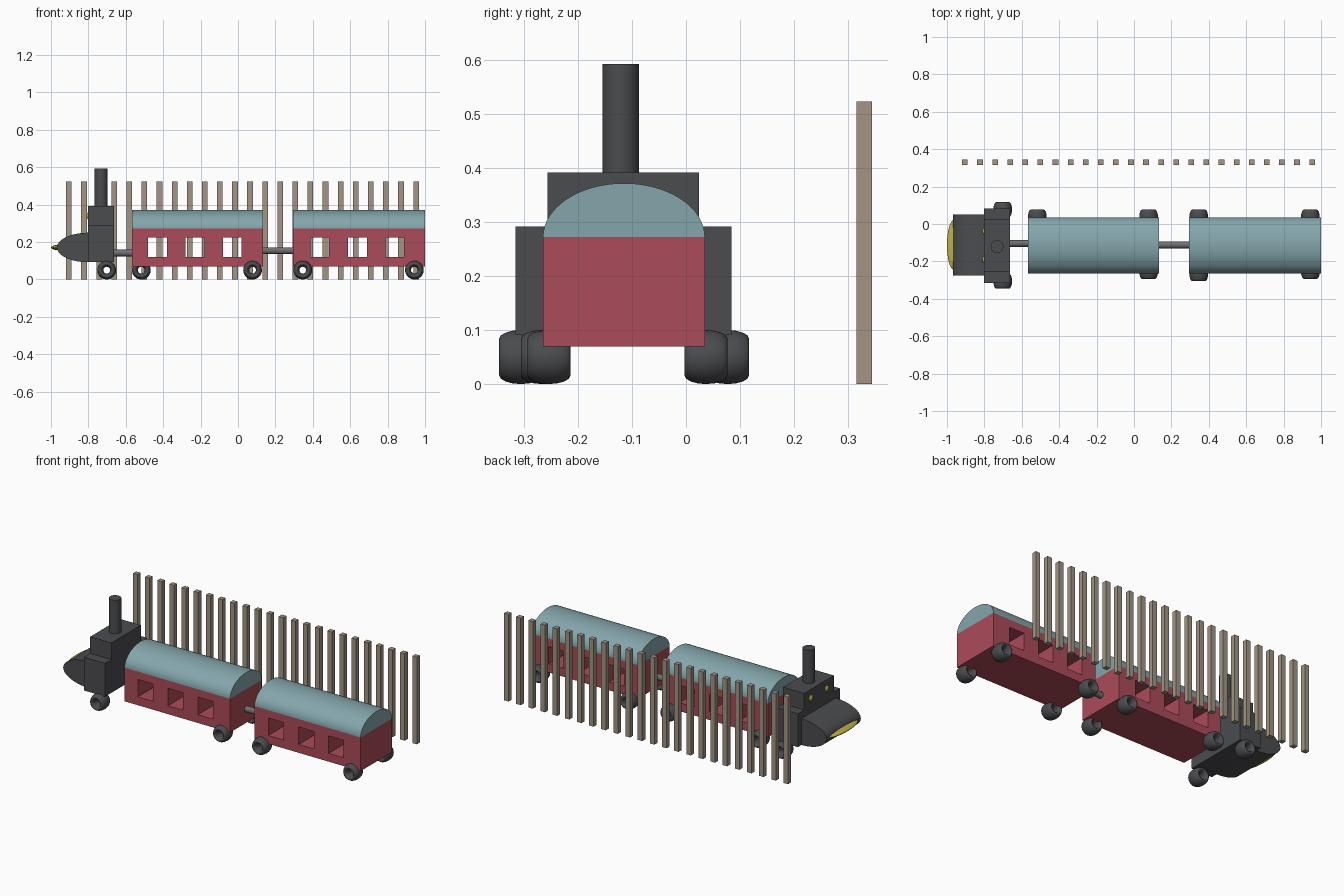
import bpy, bmesh, math
from mathutils import Matrix

if "Cube" in bpy.data.objects:
    bpy.data.objects.remove(bpy.data.objects["Cube"])

YC = -0.115  # centre line of the train


def material(name, rgb):
    m = bpy.data.materials.new(name)
    m.diffuse_color = (*rgb, 1)
    m.use_nodes = True
    m.node_tree.nodes["Principled BSDF"].inputs["Base Color"].default_value = m.diffuse_color
    return m


RED = material("red_paint", (0.41, 0.07, 0.10))
TEAL = material("teal_paint", (0.23, 0.38, 0.41))
DARK = material("dark_iron", (0.07, 0.072, 0.078))
GREY = material("rod_steel", (0.16, 0.16, 0.17))
TAN = material("fence_wood", (0.36, 0.30, 0.23))
GOLD = material("gold_lamp", (0.50, 0.42, 0.06))


def finish(name, bm, mat=None, smooth=False):
    bmesh.ops.recalc_face_normals(bm, faces=bm.faces[:])
    mesh = bpy.data.meshes.new(name)
    bm.to_mesh(mesh)
    bm.free()
    ob = bpy.data.objects.new(name, mesh)
    bpy.context.collection.objects.link(ob)
    if mat:
        mesh.materials.append(mat)
    if smooth:
        bpy.ops.object.select_all(action='DESELECT')
        ob.select_set(True)
        bpy.context.view_layer.objects.active = ob
        bpy.ops.object.shade_smooth_by_angle(angle=math.radians(35))
    return ob


def add_box(bm, x, y, z):
    c = [(a + b) / 2 for a, b in (x, y, z)]
    s = [b - a for a, b in (x, y, z)]
    bmesh.ops.create_cube(bm, size=1, matrix=Matrix.Translation(c) @ Matrix.Diagonal((*s, 1)))


def box(name, x, y, z, mat):
    bm = bmesh.new()
    add_box(bm, x, y, z)
    return finish(name, bm, mat)


def extrude(name, pts, offset, mat):
    """Extrude a closed profile along an offset vector."""
    bm = bmesh.new()
    face = bm.faces.new([bm.verts.new(p) for p in pts])
    new = bmesh.ops.extrude_face_region(bm, geom=[face], use_keep_orig=True)
    verts = [g for g in new['geom'] if isinstance(g, bmesh.types.BMVert)]
    bmesh.ops.translate(bm, verts=verts, vec=offset)
    return finish(name, bm, mat, True)


def cylinder(name, centre, r, length, mat, rot=Matrix.Identity(4)):
    bm = bmesh.new()
    bmesh.ops.create_cone(bm, cap_ends=True, segments=32, radius1=r, radius2=r, depth=length,
                          matrix=Matrix.Translation(centre) @ rot)
    return finish(name, bm, mat, True)


def ellipsoid(name, centre, radii, mat):
    bm = bmesh.new()
    bmesh.ops.create_uvsphere(bm, u_segments=32, v_segments=16, radius=1,
                              matrix=Matrix.Translation(centre) @ Matrix.Diagonal((*radii, 1)))
    return finish(name, bm, mat, True)


def wheel(name, x, y):
    """Ring with an open hub: a torus stretched along its axle."""
    bpy.ops.mesh.primitive_torus_add(major_segments=48, minor_segments=16, major_radius=0.034,
                                     minor_radius=0.016, location=(x, y, 0.05),
                                     rotation=(math.pi / 2, 0, 0))
    ob = bpy.context.object
    ob.name = name
    ob.scale = (1, 1, 0.04 / 0.016)
    ob.data.materials.append(DARK)
    bpy.ops.object.shade_smooth()


def carriage(name, x0, x1, windows):
    # body with windows cut right through
    body = box(name + "_body", (x0, x1), (YC - 0.15, YC + 0.15), (0.07, 0.272), RED)
    bm = bmesh.new()
    for w in windows:
        add_box(bm, (w - 0.05, w + 0.05), (-0.4, 0.2), (0.12, 0.225))
    cutter = finish(name + "_window_cutter", bm)
    cutter.hide_render = True
    mod = body.modifiers.new("windows", 'BOOLEAN')
    mod.operation, mod.object, mod.solver = 'DIFFERENCE', cutter, 'EXACT'
    bpy.context.view_layer.objects.active = body
    bpy.ops.object.modifier_apply(modifier=mod.name)
    bpy.data.objects.remove(cutter)
    # half-elliptical roof
    arc = [math.pi * i / 32 for i in range(33)]
    extrude(name + "_roof", [(x0, YC + 0.15 * math.cos(a), 0.272 + 0.1 * math.sin(a)) for a in arc],
            (x1 - x0, 0, 0), TEAL)


carriage("front_carriage", -0.568, 0.133, (-0.43, -0.23, -0.03))
carriage("rear_carriage", 0.295, 1.0, (0.437, 0.639, 0.838))

# wheels (the leading carriage has only three)
for i, (x, y) in enumerate([(-0.702, 0.077), (-0.702, -0.306), (-0.517, 0.037),
                            (0.078, 0.037), (0.078, -0.254), (0.346, 0.037),
                            (0.346, -0.266), (0.943, 0.037), (0.943, -0.254)]):
    wheel(f"wheel_{i + 1}", x, y)

# engine cab
box("cab_base", (-0.802, -0.662), (-0.316, 0.084), (0.092, 0.292), DARK)
box("cab_top", (-0.802, -0.662), (-0.257, 0.024), (0.28, 0.392), DARK)
cylinder("chimney", (-0.732, -0.121, 0.483), 0.034, 0.22, DARK)

# rounded engine nose, extruded across
arc = [math.pi / 2 + math.pi * i / 32 for i in range(33)]
extrude("nose", [(-0.80 + 0.168 * math.cos(a), -0.276, 0.171 + 0.079 * math.sin(a)) for a in arc],
        (0, 0.326, 0), DARK)

# lamps
ellipsoid("nose_lamp", (-0.962, YC + 0.003, 0.171), (0.038, 0.135, 0.014), GOLD)
for side, y in (("left", -0.04), ("right", -0.19)):
    ellipsoid(side + "_lamp", (-0.80, y, 0.34), (0.011, 0.018, 0.018), GOLD)

# coupling rods
ALONG_X = Matrix.Rotation(math.pi / 2, 4, 'Y')
cylinder("front_coupling", (-0.615, -0.104, 0.142), 0.018, 0.11, GREY, ALONG_X)
cylinder("rear_coupling", (0.214, -0.112, 0.154), 0.018, 0.18, GREY, ALONG_X)

# row of fence posts
for i in range(24):
    x = -0.904 + 0.0807 * i
    box(f"fence_post_{i + 1}", (x - 0.015, x + 0.015), (0.316, 0.345), (0, 0.523), TAN)
